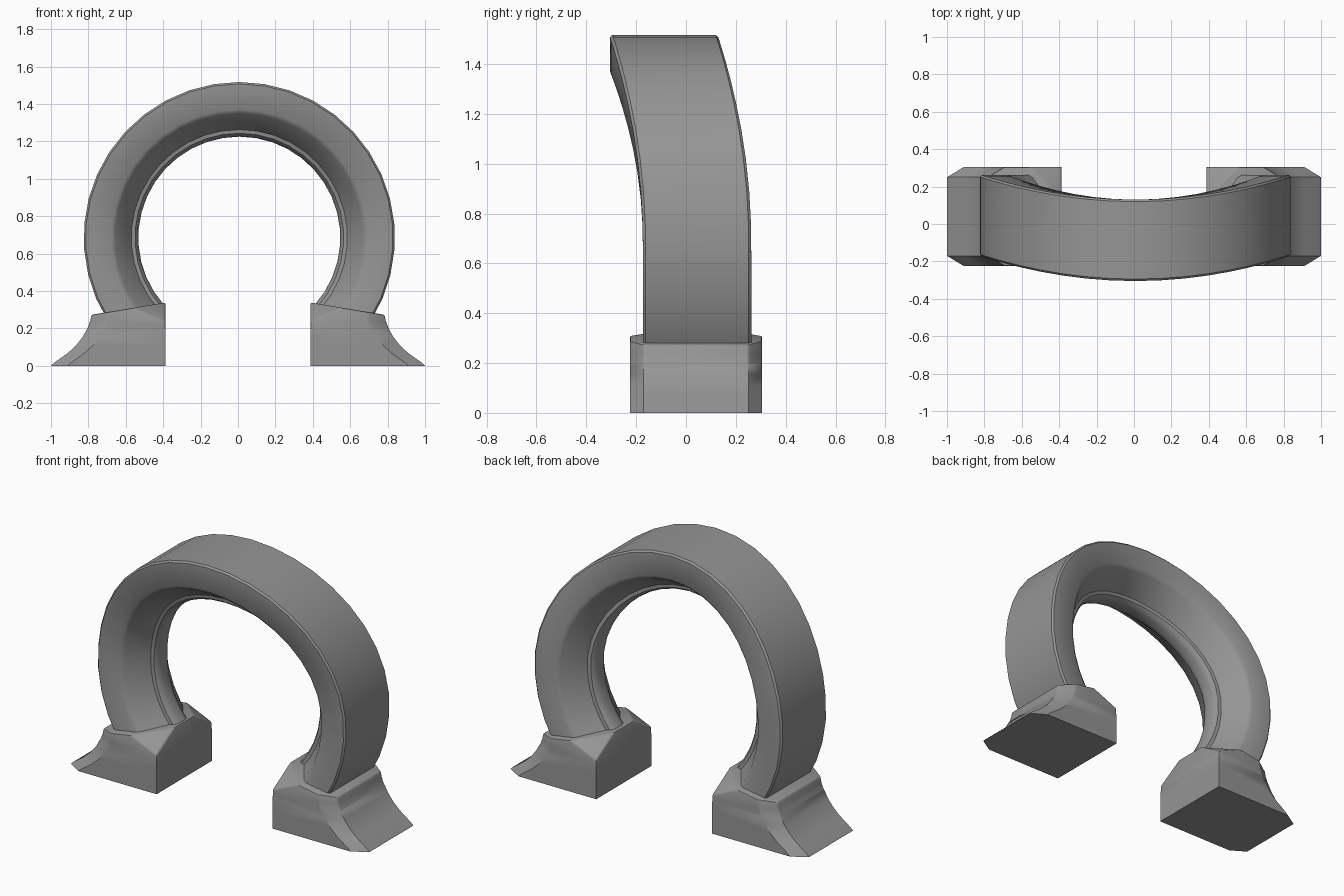
import bpy, bmesh, math
from mathutils import Vector

cube = bpy.data.objects.get("Cube")
if cube:
    bpy.data.objects.remove(cube, do_unlink=True)

# Single stone colour
stone = bpy.data.materials.new("grey_stone")
stone.use_nodes = True
GREY = (0.3, 0.3, 0.3, 1)
stone.diffuse_color = GREY
stone.node_tree.nodes["Principled BSDF"].inputs["Base Color"].default_value = GREY


def finish(bm, name, angle):
    bmesh.ops.recalc_face_normals(bm, faces=bm.faces)
    mesh = bpy.data.meshes.new(name)
    bm.to_mesh(mesh)
    bm.free()
    mesh.materials.append(stone)
    obj = bpy.data.objects.new(name, mesh)
    bpy.context.collection.objects.link(obj)
    bpy.ops.object.select_all(action='DESELECT')
    obj.select_set(True)
    bpy.context.view_layer.objects.active = obj
    bpy.ops.object.shade_smooth_by_angle(angle=math.radians(angle))
    return obj


def loft(bm, rings, caps=True):
    """Skin a list of equally long closed rings."""
    loops = [[bm.verts.new(p) for p in ring] for ring in rings]
    n = len(loops[0])
    for a, b in zip(loops, loops[1:]):
        for i in range(n):
            j = (i + 1) % n
            bm.faces.new((a[i], a[j], b[j], b[i]))
    if caps:
        bm.faces.new(loops[0])
        bm.faces.new(loops[-1])


# Arch: half section (radius, depth) mirrored, swept round and leaning forward at the crown
half = [(.832, .207), (.822, .2175), (.685, .2175), (.664, .203),
        (.578, .065), (.558, .062), (.545, .045), (.54, .02)]
section = [(r, -d) for r, d in half] + [(r, d) for r, d in reversed(half)]
STEPS, START = 28, math.radians(-42)
rings = []
for k in range(STEPS + 1):
    a = START + (math.pi - 2 * START) * k / STEPS
    lean = max(math.sin(a), 0) ** 2
    y_mid = 0.0445 - 0.132 * lean
    rings.append([(0.007 + r * math.cos(a), y_mid + d, 0.685 + r * math.sin(a))
                  for r, d in section])
bm = bmesh.new()
loft(bm, rings)
finish(bm, "arch", 38)

# Feet: flared blocks with chamfered outer corners and cut inner top corners
FRONT, BACK, INNER = -0.225, 0.305, 0.388
flare = [(1.0, 0), (.985, .015), (.91, .068), (.865, .11), (.83, .155),
         (.805, .2), (.79, .24), (.783, .275)]


def build_foot(name, side):
    bm = bmesh.new()
    rings = []
    for i, (xo, z) in enumerate(flare):
        outline = [(INNER, FRONT), (xo - .09, FRONT), (xo, FRONT + .055),
                   (xo, BACK - .055), (xo - .09, BACK), (INNER, BACK)]
        top = i == len(flare) - 1
        rings.append([(x, y, .338 - .165 * (x - INNER) if top else z)
                      for x, y in outline])
    loft(bm, rings)
    bmesh.ops.recalc_face_normals(bm, faces=bm.faces)
    # slanted cuts on the two inner top corners
    for edge_y, s in ((FRONT, 1), (BACK, -1)):
        p = Vector((INNER, edge_y, .235))
        q = Vector((INNER, edge_y + s * .17, .338))
        r = Vector((.56, edge_y, .31))
        n = (q - p).cross(r - p).normalized()
        if n.z < 0:
            n.negate()
        geom = bm.verts[:] + bm.edges[:] + bm.faces[:]
        cut = bmesh.ops.bisect_plane(bm, geom=geom, plane_co=p, plane_no=n,
                                     clear_outer=True)
        edges = [e for e in cut["geom_cut"] if isinstance(e, bmesh.types.BMEdge)]
        bmesh.ops.edgenet_fill(bm, edges=edges)
    bmesh.ops.recalc_face_normals(bm, faces=bm.faces)
    # soften the upper corners
    soft = [e for e in bm.edges if len(e.link_faces) == 2
            and e.calc_face_angle(0) > 0.5
            and min(v.co.z for v in e.verts) > 0.2]
    bmesh.ops.bevel(bm, geom=soft, offset=.012, segments=2, profile=.5,
                    affect='EDGES', clamp_overlap=True)
    for v in bm.verts:
        v.co.x *= side
    finish(bm, name, 35)


build_foot("left_foot", 1)
build_foot("right_foot", -1)
